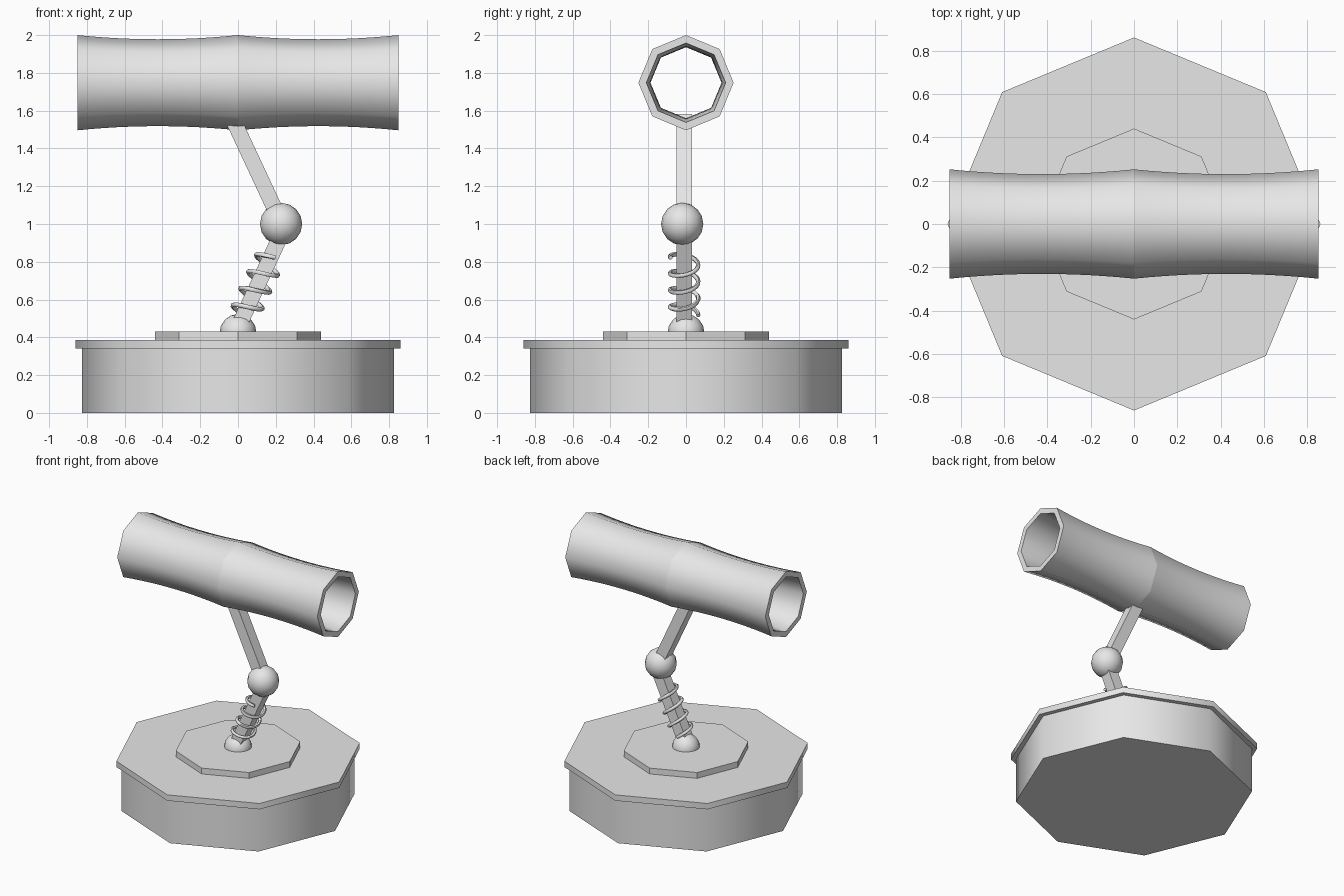
import bpy, math
from mathutils import Vector, Matrix

cube = bpy.data.objects.get("Cube")
if cube:
    bpy.data.objects.remove(cube, do_unlink=True)

grey = bpy.data.materials.new("light_grey")
grey.use_nodes = True
grey.diffuse_color = (0.8, 0.8, 0.8, 1)
grey.node_tree.nodes["Principled BSDF"].inputs["Base Color"].default_value = (0.8, 0.8, 0.8, 1)


def finish(obj, name, smooth=None):
    obj.name = name
    obj.data.materials.append(grey)
    if smooth:
        bpy.ops.object.select_all(action="DESELECT")
        obj.select_set(True)
        bpy.context.view_layer.objects.active = obj
        bpy.ops.object.shade_smooth_by_angle(angle=math.radians(smooth))
    return obj


def octagon(name, radius, bottom, top, smooth=None):
    bpy.ops.mesh.primitive_cylinder_add(vertices=8, radius=radius, depth=top - bottom,
                                        location=(0, 0, (bottom + top) / 2))
    finish(bpy.context.object, name, smooth)


def ball(name, radius, location):
    bpy.ops.mesh.primitive_uv_sphere_add(segments=16, ring_count=8, radius=radius, location=location)
    finish(bpy.context.object, name, 60)


def bar(name, start, end, width):
    start, end = Vector(start), Vector(end)
    axis = end - start
    bpy.ops.mesh.primitive_cube_add(size=1, location=(start + end) / 2)
    obj = bpy.context.object
    obj.scale = (width, width, axis.length)
    obj.rotation_euler = (0, math.atan2(axis.x, axis.z), 0)
    finish(obj, name)


# Base
octagon("base_drum", 0.825, 0, 0.345, 50)
octagon("base_plate", 0.86, 0.34, 0.385, 50)
octagon("centre_disc", 0.44, 0.38, 0.43)

# Jointed arm
foot, elbow = Vector((-0.01, -0.01, 0.43)), Vector((0.245, -0.01, 0.98))
ball("foot_joint", 0.098, (0, 0, 0.425))
ball("elbow_joint", 0.112, (0.228, -0.02, 1.0))
bar("lower_arm", foot, elbow, 0.083)
bar("upper_arm", (0.232, -0.01, 1.0), (-0.032, -0.01, 1.565), 0.083)

# Spring wound around the lower arm
axis = (elbow - foot).normalized()
side = Vector((0, 1, 0)).cross(axis)
turns, steps, pitch = 3.55, 80, 0.098
origin = foot + axis * 0.095
curve = bpy.data.curves.new("spring", "CURVE")
curve.dimensions = "3D"
curve.bevel_depth = 0.012
curve.bevel_resolution = 1
curve.use_fill_caps = True
spline = curve.splines.new("POLY")
spline.points.add(steps)
for i, point in enumerate(spline.points):
    turn = turns * i / steps
    a = math.pi / 2 + math.tau * turn
    p = origin + axis * pitch * turn + 0.075 * (side * math.cos(a) + Vector((0, math.sin(a), 0)))
    point.co = (*p, 1)
spring = bpy.data.objects.new("spring", curve)
bpy.context.collection.objects.link(spring)
bpy.ops.object.select_all(action="DESELECT")
spring.select_set(True)
bpy.context.view_layer.objects.active = spring
bpy.ops.object.convert(target="MESH")
finish(bpy.context.object, "spring", 60)


# Hollow octagonal head: two waisted halves meeting in the middle
def head_half(name, sign):
    length, rings, sides = 0.85, 12, 8
    profile = []
    for i in range(rings + 1):
        t = i / rings
        profile.append((t * length, 0.252 - 0.088 * t * (1 - t)))
    profile += [(x, r - 0.042) for x, r in reversed(profile)]
    verts = [(sign * x, r * math.sin(math.tau * k / sides), 1.748 + r * math.cos(math.tau * k / sides))
             for x, r in profile for k in range(sides)]
    faces = []
    for i in range(len(profile) - 1):
        for k in range(sides):
            n = (k + 1) % sides
            quad = [i * sides + k, i * sides + n, (i + 1) * sides + n, (i + 1) * sides + k]
            faces.append(quad if sign < 0 else quad[::-1])
    mesh = bpy.data.meshes.new(name)
    mesh.from_pydata(verts, [], faces)
    # Make the outer skin face outwards
    first = mesh.polygons[0]
    if first.normal.dot(first.center - Vector((first.center.x, 0, 1.748))) < 0:
        mesh.flip_normals()
    obj = bpy.data.objects.new(name, mesh)
    bpy.context.collection.objects.link(obj)
    finish(obj, name, 50)


head_half("head_left", 1)
head_half("head_right", -1)
